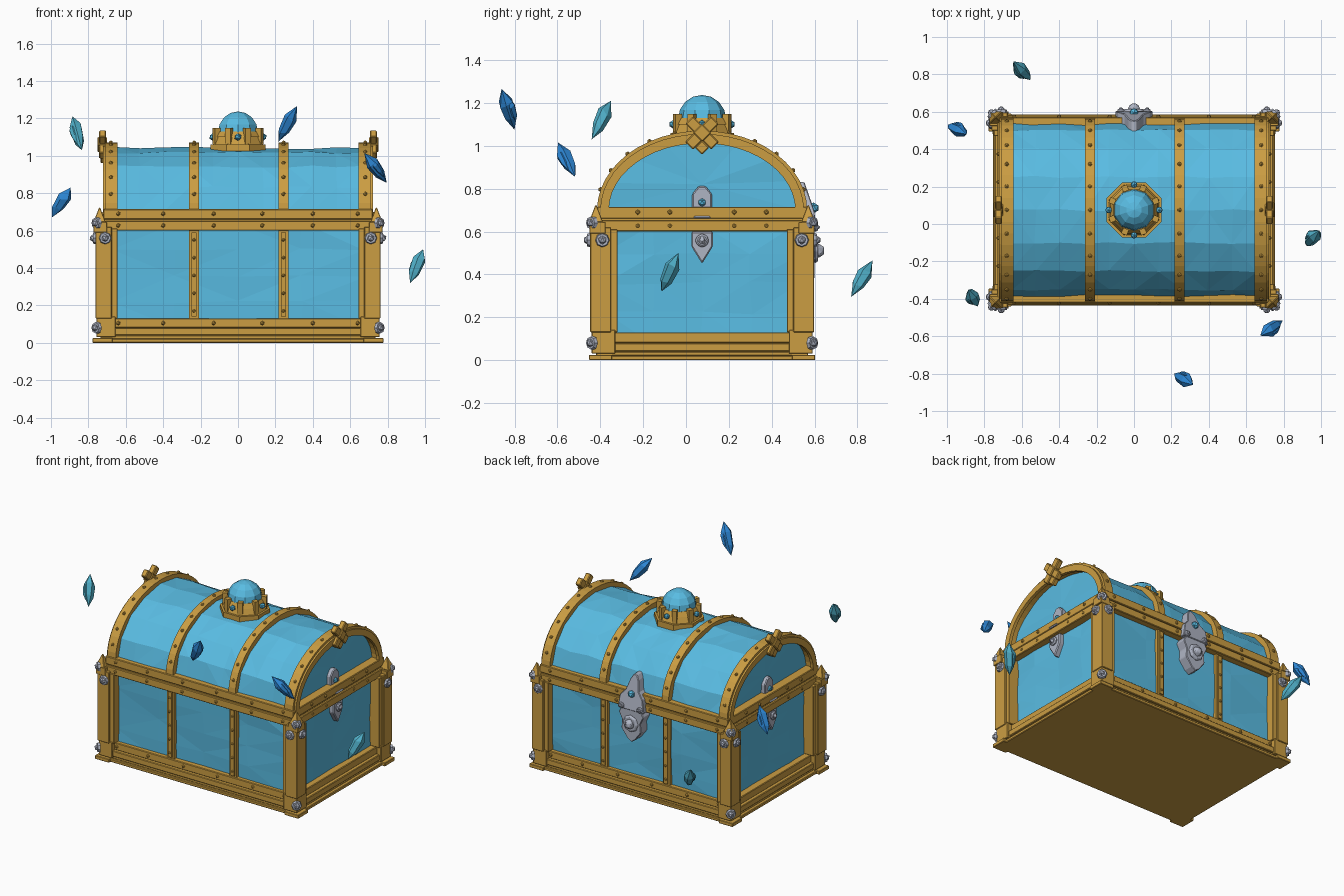
import bpy, bmesh, math, random
from math import pi, sin, cos
from mathutils import Matrix, Vector

random.seed(4)
if "Cube" in bpy.data.objects:
    bpy.data.objects.remove(bpy.data.objects["Cube"])

YC = 0.075                      # chest centre line along y
ARCH_Z = 0.70                   # spring line of the lid arch
BANDS = (-0.235, 0.243)
SIGNS = (-1, 1)
CORNERS = [(sx, sy) for sx in SIGNS for sy in SIGNS]


def material(name, rgb):
    m = bpy.data.materials.new(name)
    m.use_nodes = True
    m.diffuse_color = (*rgb, 1)
    m.node_tree.nodes["Principled BSDF"].inputs["Base Color"].default_value = (*rgb, 1)
    return m


GOLD = material("gold", (0.60, 0.34, 0.055))
BLUE = material("light blue crystal", (0.10, 0.50, 0.76))
DEEP = material("deep blue crystal", (0.026, 0.24, 0.66))
TEAL = material("teal crystal", (0.08, 0.43, 0.58))
SILVER = material("silver", (0.43, 0.46, 0.55))


def finish(bm, name, mat, bevel=0):
    bmesh.ops.recalc_face_normals(bm, faces=bm.faces)
    me = bpy.data.meshes.new(name)
    bm.to_mesh(me)
    bm.free()
    me.materials.append(mat)
    ob = bpy.data.objects.new(name, me)
    ob.location.y = YC
    bpy.context.collection.objects.link(ob)
    if bevel:
        mod = ob.modifiers.new("bevel", "BEVEL")
        mod.width, mod.segments = bevel, 1
    return ob


def box(bm, x, y, z, turn=None):
    """Box from three (low, high) ranges, optionally turned about its centre."""
    mid = Matrix.Translation([(a + b) / 2 for a, b in (x, y, z)])
    size = Matrix.Diagonal([abs(b - a) for a, b in (x, y, z)] + [1])
    bmesh.ops.create_cube(bm, size=1, matrix=mid @ (turn or Matrix()) @ size)


def slab(bm, hx, hy, z0, z1):
    box(bm, (-hx, hx), (-hy, hy), (z0, z1))


def cone(bm, loc, direction, r1, r2, depth, n=8, spin=0):
    """Cone standing on loc and pointing along direction."""
    q = Vector(direction).to_track_quat("Z", "Y").to_matrix().to_4x4()
    m = Matrix.Translation(loc) @ q @ Matrix.Rotation(spin, 4, "Z") @ Matrix.Translation((0, 0, depth / 2))
    bmesh.ops.create_cone(bm, cap_ends=True, segments=n, radius1=r1, radius2=r2, depth=depth, matrix=m)


def ball(bm, loc, r, sub=1):
    bmesh.ops.create_icosphere(bm, subdivisions=sub, radius=r, matrix=Matrix.Translation(loc))


def prism(bm, profile, d0, d1, axis):
    """Extrude a (u, z) outline along x or y."""
    place = (lambda u, d, z: (d, u, z)) if axis == "x" else (lambda u, d, z: (u, d, z))
    rings = [[bm.verts.new(place(u, d, z)) for u, z in profile] for d in (d0, d1)]
    for r in rings:
        bm.faces.new(r)
    n = len(profile)
    for i in range(n):
        j = (i + 1) % n
        bm.faces.new((rings[0][i], rings[0][j], rings[1][j], rings[1][i]))
    return rings


def arch(a, b, n):
    return [(a * cos(pi * i / n), ARCH_Z + b * sin(pi * i / n)) for i in range(n + 1)]


def jitter(bm, amount):
    for v in bm.verts:
        v.co += Vector([random.uniform(-amount, amount) for _ in range(3)])
    bmesh.ops.triangulate(bm, faces=bm.faces)


# Faceted crystal body
bm = bmesh.new()
bmesh.ops.create_cube(bm, size=1, matrix=Matrix.Translation((0, 0, 0.36)) @ Matrix.Diagonal((1.36, 0.91, 0.56, 1)))
bmesh.ops.subdivide_edges(bm, edges=bm.edges[:], cuts=3, use_grid_fill=True)
jitter(bm, 0.008)
finish(bm, "body_crystal", BLUE)

# Faceted crystal lid
bm = bmesh.new()
rows = [[bm.verts.new((x / 5 * 0.66, y, z)) for y, z in arch(0.462, 0.342, 8)] for x in range(-5, 6)]
for r, s in zip(rows, rows[1:]):
    for i in range(8):
        bm.faces.new((r[i], r[i + 1], s[i + 1], s[i]))
for r, x in ((rows[0], -0.665), (rows[-1], 0.665)):
    hub = bm.verts.new((x, 0, ARCH_Z + 0.12))
    for i in range(9):
        bm.faces.new((r[i], r[(i + 1) % 9], hub))
jitter(bm, 0.006)
finish(bm, "lid_crystal", BLUE)

# Arched lid bands, the outer two with a lip on the end
bm = bmesh.new()
for lo, hi in [(x - 0.026, x + 0.026) for x in BANDS] + [(-0.71, -0.645), (0.645, 0.71)]:
    prism(bm, arch(0.49, 0.37, 24) + arch(0.448, 0.325, 24)[::-1], lo, hi, "x")
for s in SIGNS:
    prism(bm, arch(0.475, 0.355, 24) + arch(0.435, 0.312, 24)[::-1], s * 0.70, s * 0.722, "x")
finish(bm, "lid_bands", GOLD)

# Rims and stepped base
for name, steps in (
    ("lid_rim", ((0.72, 0.495, 0.66, 0.715),)),
    ("body_rim", ((0.73, 0.50, 0.60, 0.652), (0.715, 0.485, 0.64, 0.67))),
    ("base_moulding", ((0.755, 0.51, 0.0, 0.022), (0.735, 0.495, 0.02, 0.04),
                       (0.745, 0.505, 0.04, 0.08), (0.725, 0.485, 0.08, 0.13))),
):
    bm = bmesh.new()
    for step in steps:
        slab(bm, *step)
    finish(bm, name, GOLD, 0.004)

# Upright straps on the front and back
bm = bmesh.new()
for x in BANDS:
    for s in SIGNS:
        box(bm, (x - 0.027, x + 0.027), (s * 0.44, s * 0.475), (0.12, 0.61))
        box(bm, (x - 0.014, x + 0.014), (s * 0.46, s * 0.484), (0.14, 0.59))
finish(bm, "body_straps", GOLD)

# Corner posts with feet, collars and pointed caps
bm = bmesh.new()
for sx, sy in CORNERS:
    for x0, x1, y0, y1, z0, z1 in (
        (0.645, 0.75, 0.395, 0.508, 0.13, 0.61),
        (0.675, 0.762, 0.425, 0.522, 0.13, 0.62),
        (0.655, 0.757, 0.405, 0.515, 0.03, 0.14),
        (0.67, 0.777, 0.42, 0.527, 0.0, 0.025),
        (0.70, 0.772, 0.45, 0.525, 0.59, 0.645),
    ):
        box(bm, (sx * x0, sx * x1), (sy * y0, sy * y1), (z0, z1))
    cone(bm, (sx * 0.74, sy * 0.495, 0.645), (0, 0, 1), 0.046, 0.004, 0.078, 4, pi / 4)
finish(bm, "corner_posts", GOLD, 0.006)


# Silver bolts on the posts
def bolt(bm, loc, direction, r=0.034):
    d = Vector(direction).normalized()
    cone(bm, loc, d, r, r * 0.85, 0.016)
    ball(bm, Vector(loc) + d * 0.014, r * 0.62)


bm = bmesh.new()
for sx, sy in CORNERS:
    bolt(bm, (sx * 0.71, sy * 0.52, 0.56), (0, sy, 0))
    bolt(bm, (sx * 0.76, sy * 0.465, 0.56), (sx, 0, 0))
    for z in (0.08, 0.64):
        bolt(bm, (sx * 0.752, sy * 0.51, z), (sx, sy, 0))
finish(bm, "corner_bolts", SILVER)

# Rivets on rims, straps and arches
bm = bmesh.new()
R = 0.012
for s in SIGNS:
    for z, depth in ((0.69, 0.0), (0.627, 0.005), (0.105, -0.01)):
        for x in (-0.64, -0.4, -0.13, 0.13, 0.4, 0.64):
            ball(bm, (x, s * (0.495 + depth), z), R)
        for y in (-0.3, -0.15, 0.15, 0.3):
            ball(bm, (s * (0.72 + depth), y, z), R)
    for x in BANDS:
        for k in range(5):
            ball(bm, (x, s * 0.484, 0.17 + k * 0.095), R * 0.8)
for x in BANDS + (-0.68, 0.68):
    for k in range(1, 12):
        t = pi * k / 12
        ball(bm, (x, 0.49 * cos(t), ARCH_Z + 0.37 * sin(t)), R)
finish(bm, "rivets", GOLD)

# Octagonal gem setting on the lid
UP = (0, 0, 1)
bm = bmesh.new()
cone(bm, (0, 0, 1.02), UP, 0.16, 0.16, 0.04, 8, pi / 8)
cone(bm, (0, 0, 1.06), UP, 0.145, 0.125, 0.045, 8, pi / 8)
cone(bm, (0, 0, 1.10), UP, 0.135, 0.118, 0.03, 8, pi / 8)
for k in range(8):
    t = pi * k / 4 + pi / 8
    p = Vector((0.125 * cos(t), 0.125 * sin(t), 1.105))
    box(bm, *[(c - h, c + h) for c, h in zip(p, (0.016, 0.016, 0.042))], Matrix.Rotation(t, 4, "Z"))
finish(bm, "gem_setting", GOLD)

bm = bmesh.new()
bmesh.ops.create_uvsphere(bm, u_segments=10, v_segments=8, radius=0.112, matrix=Matrix.Translation((0, 0, 1.125)))
finish(bm, "lid_gem", BLUE)

# Crossed knots on the lid ends
bm = bmesh.new()
for s in SIGNS:
    for a in (pi / 4, -pi / 4):
        turn = Matrix.Rotation(a, 4, "X")
        box(bm, (s * 0.705, s * 0.742), (-0.085, 0.085), (1.035, 1.085), turn)
    diamond = Matrix.Rotation(pi / 4, 4, "X")
    box(bm, (s * 0.70, s * 0.752), (-0.03, 0.03), (1.03, 1.09), diamond)
    box(bm, (s * 0.70, s * 0.735), (-0.024, 0.024), (0.968, 1.016), diamond)
finish(bm, "end_knots", GOLD, 0.005)

# Clasps on both ends
bm = bmesh.new()
for s in SIGNS:
    prism(bm, [(-.046, .70), (.046, .70), (.046, .775), (.016, .812), (-.016, .812), (-.046, .775)],
          s * 0.65, s * 0.69, "x")
    prism(bm, [(-.05, .60), (.05, .60), (.05, .53), (0, .45), (-.05, .53)], s * 0.67, s * 0.715, "x")
    box(bm, (s * 0.70, s * 0.73), (-0.04, 0.04), (0.66, 0.672))
    bolt(bm, (s * 0.715, 0, 0.558), (s, 0, 0))
finish(bm, "end_clasps", SILVER, 0.006)

# Large lock on the back: hasp leaning on the lid, shield plate below
bm = bmesh.new()
half = [(.10, .60), (.085, .69), (.05, .73), (.03, .80), (.012, .83)]
for ring in prism(bm, half + [(-x, z) for x, z in half[::-1]], 0.46, 0.53, "y"):
    for v in ring:
        v.co.y -= max(0, v.co.z - 0.68) * 0.35
half = [(.065, .62), (.095, .57), (.07, .52), (.075, .46), (.03, .40), (0, .38)]
prism(bm, half + [(-x, z) for x, z in half[-2::-1]], 0.44, 0.525, "y")
bolt(bm, (0, 0.525, 0.51), (0, 1, 0), 0.06)
for s in SIGNS:
    bolt(bm, (s * 0.07, 0.525, 0.62), (0, 1, 0), 0.022)
finish(bm, "back_lock", SILVER, 0.006)

# Small set gems on the clasps, lock and lid setting
bm = bmesh.new()
for s in SIGNS:
    ball(bm, (s * 0.69, 0, 0.735), 0.02)
    ball(bm, (0, s * 0.135, 1.10), 0.02)
    ball(bm, (s * 0.135, 0, 1.10), 0.02)
ball(bm, (0, 0.52, 0.71), 0.026)
finish(bm, "small_gems", BLUE)


# Floating shards, each a twin-tipped crystal with a smaller one beside it
def shard(name, mat, centre, axis):
    axis = Vector(axis)
    bm = bmesh.new()
    for shift, scale in ((0, 1.0), (0.022, 0.62)):
        tips = [bm.verts.new((shift, 0, z * scale)) for z in (-0.5, 0.5)]
        rings = []
        for z, r in ((-0.2, 0.032), (0.17, 0.04)):
            rings.append([bm.verts.new((shift + r * scale * cos(k * pi / 3), r * scale * sin(k * pi / 3),
                                        (z + random.uniform(-.07, .07)) * scale)) for k in range(6)])
        for k in range(6):
            j = (k + 1) % 6
            bm.faces.new((tips[0], rings[0][j], rings[0][k]))
            bm.faces.new((tips[1], rings[1][k], rings[1][j]))
            bm.faces.new((rings[0][k], rings[0][j], rings[1][j], rings[1][k]))
    turn = axis.to_track_quat("Z", "Y").to_matrix().to_4x4()
    place = Matrix.Translation(Vector(centre) - Vector((0, YC, 0)))
    bm.transform(place @ turn @ Matrix.Diagonal((0.9, 0.9, axis.length, 1)))
    finish(bm, name, mat)


shard("shard_back", TEAL, (-0.60, 0.82, 0.38), (-0.09, 0.10, 0.17))
shard("shard_right_back", DEEP, (-0.945, 0.505, 0.75), (0.10, -0.05, 0.16))
shard("shard_right_front", TEAL, (-0.86, -0.395, 1.12), (-0.05, 0.09, 0.18))
shard("shard_front", DEEP, (0.265, -0.83, 1.17), (0.10, -0.06, 0.19))
shard("shard_left_front", DEEP, (0.735, -0.557, 0.935), (-0.12, -0.08, 0.16))
shard("shard_left", TEAL, (0.955, -0.075, 0.41), (0.07, 0.08, 0.18))
